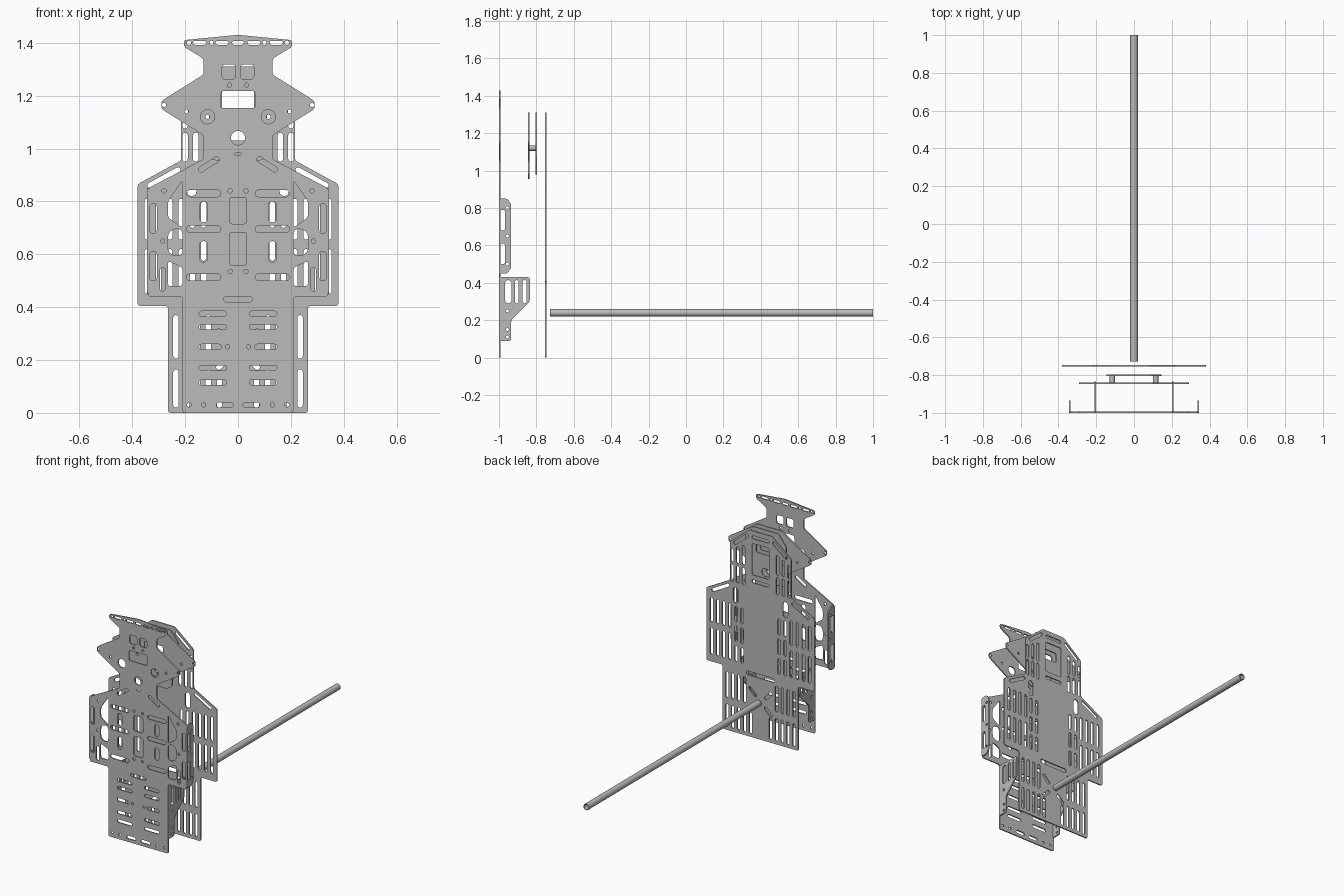
import bpy, bmesh, math
from mathutils import Vector, Matrix

default_cube = bpy.data.objects.get("Cube")
if default_cube:
    bpy.data.objects.remove(default_cube)

GREY = (0.5, 0.5, 0.5, 1)
metal = bpy.data.materials.new("plain grey metal")
metal.use_nodes = True
metal.diffuse_color = GREY
metal.node_tree.nodes["Principled BSDF"].inputs["Base Color"].default_value = GREY

# Plate directions: frontal sheets lie across x and z, side sheets across y and z
FRONTAL = Matrix.Rotation(math.pi / 2, 4, "X")
SIDEWAYS = Matrix.Rotation(math.pi / 2, 4, "Z") @ FRONTAL
SHEET = 0.008


def rounded(corners, radius=0.012, steps=4):
    """Polygon with softened corners."""
    loop = []
    for i, corner in enumerate(corners):
        here = Vector(corner)
        before = Vector(corners[i - 1]) - here
        after = Vector(corners[(i + 1) % len(corners)]) - here
        reach = min(radius, before.length * 0.48, after.length * 0.48)
        start, end = here + before.normalized() * reach, here + after.normalized() * reach
        for step in range(steps + 1):
            t = step / steps
            loop.append(start.lerp(here, t).lerp(here.lerp(end, t), t))
    return loop


def hole(x, z, radius=0.008, sides=16):
    """Round hole."""
    turns = [math.tau * i / sides for i in range(sides)]
    return [Vector((x + radius * math.cos(a), z + radius * math.sin(a))) for a in turns]


def box(x, z, width, height):
    """Soft rectangular hole about a centre."""
    left, right, low, high = x - width / 2, x + width / 2, z - height / 2, z + height / 2
    return rounded([(left, low), (right, low), (right, high), (left, high)])


def slot(x, z, length, angle=0, width=0.02, steps=6):
    """Round-ended slot about a centre, tilted by an angle in degrees."""
    tilt = math.radians(angle)
    along = Vector((math.cos(tilt), math.sin(tilt))) * (length - width) / 2
    loop = []
    for end in (along, -along):
        base = math.atan2(end.y, end.x) - math.pi / 2
        for step in range(steps + 1):
            a = base + math.pi * step / steps
            loop.append(Vector((x, z)) + end + Vector((math.cos(a), math.sin(a))) * width / 2)
    return loop


def upright(x, low, high, width=0.02):
    """Vertical slot between two heights."""
    return slot(x, (low + high) / 2, high - low, angle=90, width=width)


def both(loops):
    """Loops plus their mirror images."""
    return loops + [[Vector((-p.x, p.y)) for p in reversed(loop)] for loop in loops]


def symmetric(half):
    """Closed outline from its right-hand half."""
    return rounded(half + [(-x, z) for x, z in reversed(half) if x > 0])


def finish(name, mesh):
    mesh.materials.clear()
    mesh.materials.append(metal)
    part = bpy.data.objects.new(name, mesh)
    bpy.context.collection.objects.link(part)
    return part


def plate(name, outline, holes, frame, offset, thickness=SHEET):
    """Flat sheet cut by holes."""
    curve = bpy.data.curves.new(name, "CURVE")
    curve.dimensions, curve.fill_mode, curve.extrude = "2D", "BOTH", thickness / 2
    for loop in [outline] + holes:
        spline = curve.splines.new("POLY")
        spline.points.add(len(loop) - 1)
        for point, p in zip(spline.points, loop):
            point.co = (p.x, p.y, 0, 1)
        spline.use_cyclic_u, spline.use_smooth = True, False
    drawing = bpy.data.objects.new(name + " drawing", curve)
    bpy.context.collection.objects.link(drawing)
    graph = bpy.context.evaluated_depsgraph_get()
    mesh = bpy.data.meshes.new_from_object(drawing.evaluated_get(graph))
    bpy.data.objects.remove(drawing)
    mesh.transform(Matrix.Translation(offset) @ frame)
    finish(name, mesh)


def tube(name, x, z, outer, inner, front, rear, sides=32):
    """Hollow round tube along y."""
    bm = bmesh.new()
    profile = [(outer, front), (outer, rear), (inner, rear), (inner, front)]
    ring = [bm.verts.new((x + radius, y, z)) for radius, y in profile]
    edges = [bm.edges.new((ring[i - 1], ring[i])) for i in range(len(ring))]
    bmesh.ops.spin(bm, geom=ring + edges, cent=(x, 0, z), axis=(0, 1, 0),
                   angle=math.tau, steps=sides, use_merge=True)
    bmesh.ops.recalc_face_normals(bm, faces=bm.faces)
    mesh = bpy.data.meshes.new(name)
    bm.to_mesh(mesh)
    bm.free()
    part = finish(name, mesh)
    bpy.ops.object.select_all(action="DESELECT")
    part.select_set(True)
    bpy.context.view_layer.objects.active = part
    bpy.ops.object.shade_smooth_by_angle(angle=math.radians(35))


# Wing shape shared by the front plate and the winged plate
neck, body, foot, waist = 0.13, 0.34, 0.21, 0.44
wing = [(neck, 1.28), (0.29, 1.18), (0.29, 1.15), (neck, 1.05)]
wing_holes = [hole(0.28, 1.165), hole(0.195, 1.14)]
opening = [box(0, 1.185, width=neck, height=0.065), hole(0, 1.04, radius=0.027)]
bolt_x, bolt_z = 0.115, 1.12

# Front plate: head, wings, body and foot
head = [(0, 1.43), (0.205, 1.41), (0.205, 1.385), (neck, 1.34)]
trunk = [(neck, 0.96), (body, 0.85), (body, waist), (foot, waist), (foot, 0)]
holes = wing_holes + [hole(bolt_x, bolt_z, radius=0.027)]
rim = 1.4
holes += [hole(0.1, rim), hole(0.185, rim)]
holes += [slot(x, rim, length=0.05, width=0.015) for x in (0.06, 0.145)]
holes += [box(0.035, 1.29, width=0.05, height=0.055), hole(neck / 4, 1.24)]
holes += [slot(0.11, 0.94, length=0.09, angle=-33)]
# Body slots, between the round fixing holes
holes += [hole(0.28, 0.84), hole(0.285, 0.65), hole(0.03, 0.84), hole(0.03, 0.535)]
holes += [slot(neck, z, length=neck, width=0.026) for z in (0.83, 0.695, 0.513)]
holes += [upright(neck, z - 0.04, z + 0.04, width=0.03) for z in (0.76, 0.61)]
holes += [box(0.32, z, width=0.026, height=0.11) for z in (0.735, 0.555)]
holes += [upright(0.285, 0.46, 0.55)]
# Lightening cut-outs along the body
inner_edge, outer_edge = 0.21, 0.265
holes += [
    rounded([(inner_edge, 0.7), (outer_edge, 0.74), (outer_edge, 0.8), (inner_edge, 0.88)]),
    rounded([(inner_edge, 0.59), (outer_edge, 0.6), (outer_edge, 0.69), (inner_edge, 0.7)], radius=0.03),
    rounded([(inner_edge, 0.48), (outer_edge, 0.48), (outer_edge, 0.575), (inner_edge, 0.55)]),
]
# Foot slots
holes += [slot(0.095, z, length=0.105) for z in (0.375, 0.325, 0.17, 0.115)]
holes += [slot(0.105, 0.25, length=0.085), hole(0.04, 0.25)]
holes += [hole(neck, 0.03), hole(0.185, 0.03), slot(0.05, 0.03, length=0.065)]
middle = [opening[0], opening[1], slot(0, rim, length=0.045, width=0.015),
          slot(0, 0.98, length=0.025, width=0.01), slot(0, 0.43, length=0.11)]
middle += [box(0, z, width=0.065, height=h) for z, h in ((0.765, 0.1), (0.62, 0.125))]
plate("front_plate", symmetric(head + wing + trunk), both(holes) + middle, FRONTAL, (0, -0.996, 0))

# Folded flanges of the front plate
rear, low, high = -0.935, 0.45, 0.85
flange = rounded([(-1, low), (rear - 0.02, low), (rear, low + 0.03), (rear, high - 0.03),
                  (rear - 0.02, high), (-1, high)])
flange_holes = [box(-0.98, z, width=0.025, height=0.11) for z in (0.735, 0.555)]
flange_holes += [hole(rear - 0.02, z) for z in (0.8, 0.65, 0.5)]

# Brackets joining the foot to the back
tip, top = -0.835, 0.43
bracket = rounded([(-1, 0.09), (rear, 0.09), (rear, 0.2), (tip, 0.3), (tip, top), (-1, top)])
bracket_holes = [upright(y, 0.29, top - 0.015, width=w) for y, w in ((-0.95, 0.035), (-0.905, 0.02), (-0.863, 0.02))]
bracket_holes += [hole(rear - 0.02, z) for z in (0.11, 0.15, 0.25)]

for side, sign in (("left", 1), ("right", -1)):
    plate(side + "_outer_flange", flange, flange_holes, SIDEWAYS, (sign * body, 0, 0))
    plate(side + "_lower_bracket", bracket, bracket_holes, SIDEWAYS, (sign * 0.206, 0, 0))
    tube(side + "_spacer", sign * bolt_x, bolt_z, outer=0.014, inner=SHEET, front=-0.84, rear=-0.8)

# Winged plate and the smaller plate behind it
bolts = [hole(bolt_x, bolt_z)]
plate("winged_plate", symmetric([(0.09, 1.31)] + wing + [(neck, 0.98), (0.09, 0.955)]),
      opening + both(wing_holes + bolts), FRONTAL, (0, -0.842, 0))
plate("small_plate", symmetric([(0.09, 1.31), (0.145, 1.24), (0.145, 1.07), (0.09, 0.98)]),
      opening + both(bolts), FRONTAL, (0, -0.8, 0))

# Slotted back plate
shoulder, hip, wide = 0.215, 0.265, 0.38
back = [(0.08, 1.31), (shoulder, 1.2), (shoulder, 0.955), (wide, 0.865), (wide, 0.405), (hip, 0.405), (hip, 0)]
slots = [slot(0.28, 0.89, length=0.14, angle=-29), slot(0.137, 1.235, length=neck, angle=-39),
         upright(0.175, 0.82, 0.92, width=0.035), upright(0.07, 0.02, 0.155)]
slots += [slot(0.055, 0.24 + s * 0.05, length=0.07, angle=s * 45) for s in (1, -1)]
for i in range(3):
    x = 0.12 + i * 0.04
    slots += [upright(x, 0.95, 1.06), upright(x, 1.075, 1.2 - i * 0.02)]
    slots += [upright(y, 0.45 + i / 8, 0.55 + i / 8) for y in (neck, 0.172)]
for i in range(4):
    x = 0.215 + i * 0.043
    slots += [upright(x, low, 0.62), upright(x, 0.655, 0.81)]
    x = 0.112 + i * 0.041
    slots += [upright(x, 0.02, 0.165), upright(x, 0.205, 0.37)]
window = [box(0, 1.13, width=0.12, height=0.2), slot(0, 0.99, length=0.12),
          slot(0, 0.4, length=0.2, width=0.026), slot(0, 1.27, length=0.12)]
plate("back_plate", symmetric(back), both(slots) + window, FRONTAL, (0, -0.75, 0))

# Long rear tube
tube("rear_tube", 0, 0.24, outer=0.02, inner=0.016, front=-0.727, rear=1)
